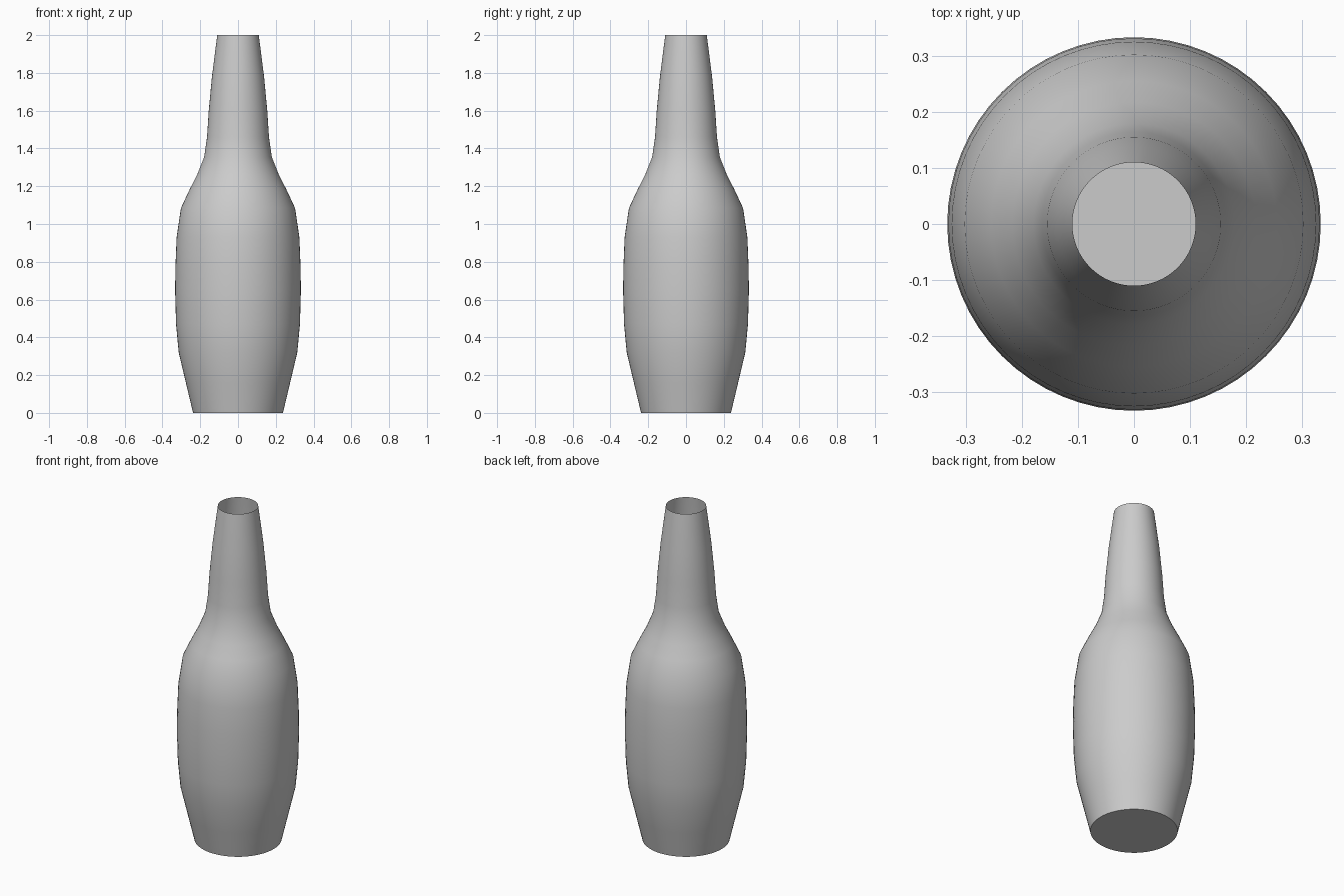
import bpy, bmesh, math

if "Cube" in bpy.data.objects:
    bpy.data.objects.remove(bpy.data.objects["Cube"])

SIDES = 64

# Outer profile of the bottle: (radius, height) from base to open rim
profile = [(0.238, 0), (0.276, 0.16), (0.314, 0.32), (0.328, 0.47), (0.333, 0.65),
           (0.331, 0.78), (0.325, 0.93), (0.302, 1.085), (0.255, 1.185), (0.217, 1.26),
           (0.179, 1.355), (0.164, 1.46), (0.155, 1.60), (0.138, 1.78), (0.110, 2.0)]

# Thin revolved shell with a flat closed base and an open mouth
bm = bmesh.new()
rings = [[bm.verts.new((r * math.cos(2 * math.pi * i / SIDES),
                        r * math.sin(2 * math.pi * i / SIDES), z))
          for i in range(SIDES)] for r, z in profile]
for low, high in zip(rings, rings[1:]):
    for i in range(SIDES):
        j = (i + 1) % SIDES
        bm.faces.new((low[i], low[j], high[j], high[i]))
bm.faces.new(rings[0][::-1])

mesh = bpy.data.meshes.new("bottle")
bm.to_mesh(mesh)
bm.free()
bottle = bpy.data.objects.new("bottle", mesh)
bpy.context.collection.objects.link(bottle)

# Smooth walls, sharp base edge
bpy.context.view_layer.objects.active = bottle
bottle.select_set(True)
bpy.ops.object.shade_smooth_by_angle(angle=math.radians(40))
